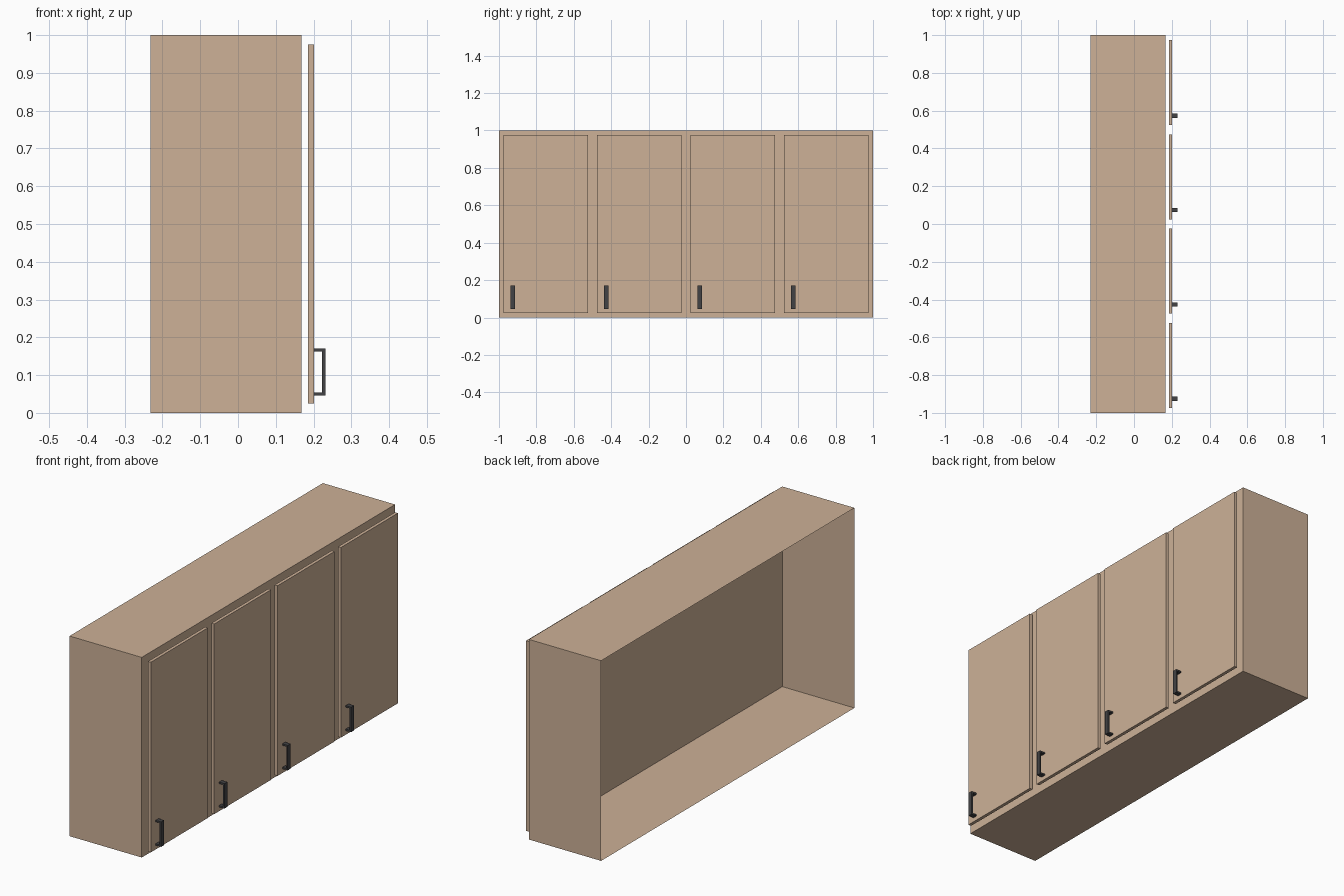
import bpy, bmesh
from mathutils import Vector

if "Cube" in bpy.data.objects:
    bpy.data.objects.remove(bpy.data.objects["Cube"])


def material(name, rgb):
    m = bpy.data.materials.new(name)
    m.diffuse_color = (*rgb, 1.0)
    m.use_nodes = True
    m.node_tree.nodes["Principled BSDF"].inputs["Base Color"].default_value = m.diffuse_color
    return m


wood = material("tan wood", (0.61, 0.44, 0.31))
metal = material("dark metal", (0.055, 0.055, 0.058))


def make_object(name, bm, mat):
    mesh = bpy.data.meshes.new(name)
    bm.to_mesh(mesh)
    bm.free()
    mesh.materials.append(mat)
    ob = bpy.data.objects.new(name, mesh)
    bpy.context.collection.objects.link(ob)
    return ob


def box_mesh(lo, hi):
    bm = bmesh.new()
    bmesh.ops.create_cube(bm, size=1)
    lo, hi = Vector(lo), Vector(hi)
    for v in bm.verts:
        v.co = (lo + hi) / 2 + v.co * (hi - lo)
    return bm


# Cabinet shell: thin-walled box, open at the wall side (-x)
bm = box_mesh((-0.231, -1, 0), (0.168, 1, 1))
bm.normal_update()
bmesh.ops.delete(bm, geom=[f for f in bm.faces if f.normal.x < -0.5], context='FACES_ONLY')
make_object("cabinet_shell", bm, wood)


# Handle: U-shaped profile extruded sideways
def handle(name, y, half_width=0.0115):
    x0, x1, z0, z1, t = 0.201, 0.231, 0.046, 0.171, 0.008
    profile = [(x0, z0), (x1, z0), (x1, z1), (x0, z1),
               (x0, z1 - t), (x1 - t, z1 - t), (x1 - t, z0 + t), (x0, z0 + t)]
    bm = bmesh.new()
    face = bm.faces.new([bm.verts.new((x, y - half_width, z)) for x, z in profile])
    ext = bmesh.ops.extrude_face_region(bm, geom=[face], use_keep_orig=True)
    verts = [g for g in ext["geom"] if isinstance(g, bmesh.types.BMVert)]
    bmesh.ops.translate(bm, verts=verts, vec=(0, 2 * half_width, 0))
    bmesh.ops.recalc_face_normals(bm, faces=bm.faces)
    make_object(name, bm, metal)


# Four doors standing slightly proud of the front, each with a handle
for i in range(4):
    y = -0.75 + 0.5 * i
    make_object(f"door_{i + 1}",
                box_mesh((0.185, y - 0.225, 0.025), (0.201, y + 0.225, 0.975)), wood)
    handle(f"handle_{i + 1}", y - 0.176)
